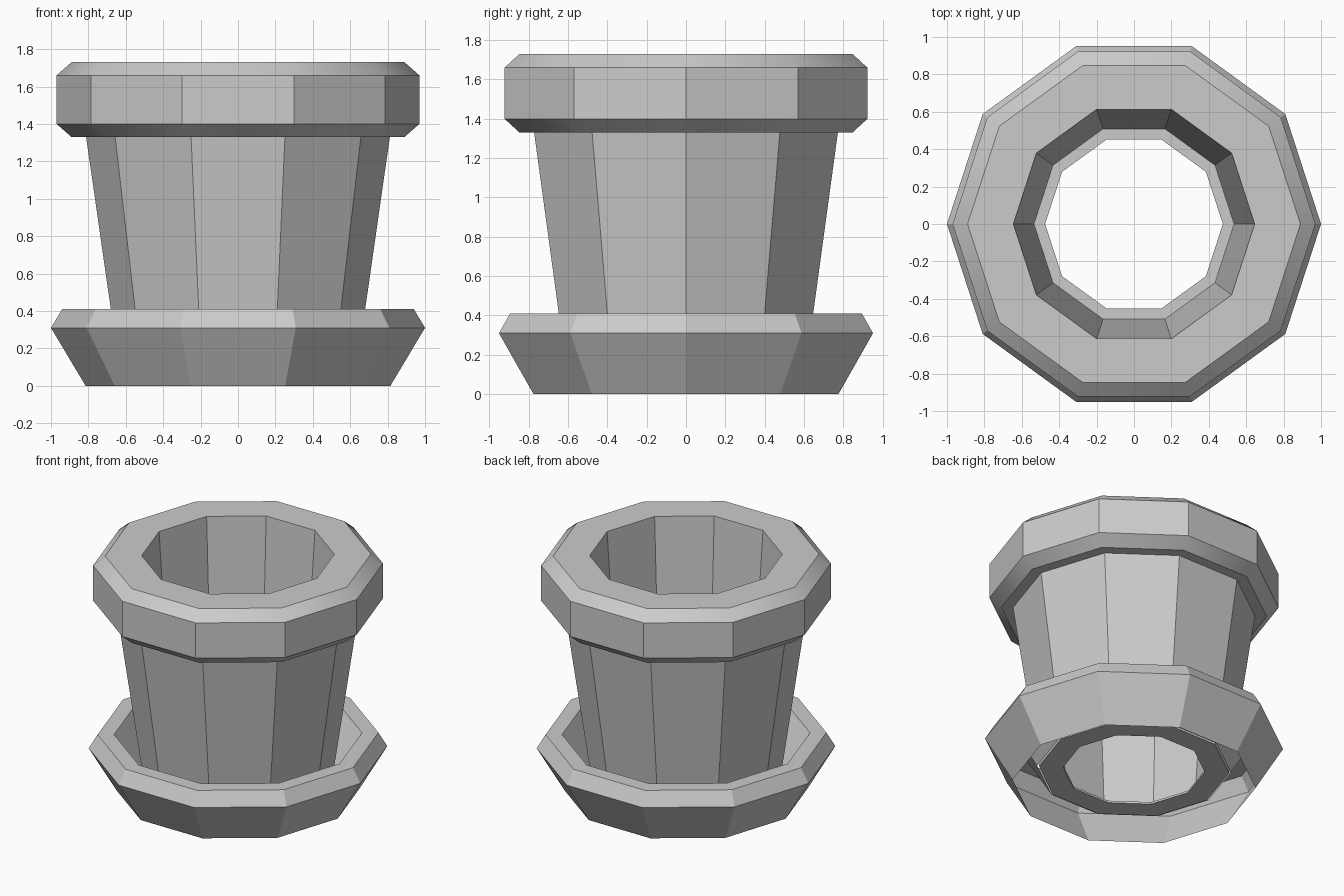
import bpy, bmesh, math

if "Cube" in bpy.data.objects:
    bpy.data.objects.remove(bpy.data.objects["Cube"])

SIDES = 10


def lathe(name, profile, closed):
    """Spin an (r, z) profile into a ten-sided ring."""
    bm = bmesh.new()
    rings = []
    for r, z in profile:
        rings.append([bm.verts.new((r * math.cos(2 * math.pi * i / SIDES),
                                    r * math.sin(2 * math.pi * i / SIDES), z))
                      for i in range(SIDES)])
    pairs = list(zip(rings, rings[1:]))
    if closed:
        pairs.append((rings[-1], rings[0]))
    for a, b in pairs:
        for i in range(SIDES):
            j = (i + 1) % SIDES
            bm.faces.new((a[i], a[j], b[j], b[i]))
    mesh = bpy.data.meshes.new(name)
    bm.to_mesh(mesh)
    bm.free()
    obj = bpy.data.objects.new(name, mesh)
    bpy.context.collection.objects.link(obj)
    # Soft chamfers, hard facets
    bpy.ops.object.select_all(action='DESELECT')
    obj.select_set(True)
    bpy.context.view_layer.objects.active = obj
    bpy.ops.object.shade_smooth_by_angle(angle=math.radians(30))
    return obj


# Pot: drain hole, underside, tapered body, chamfered rim, inner wall, floor
lathe("pot", [(0.475, 0.11), (0.637, 0.11), (0.812, 1.33), (0.89, 1.33),
              (0.97, 1.40), (0.97, 1.66), (0.89, 1.73), (0.645, 1.73),
              (0.535, 0.125), (0.475, 0.125)], closed=True)

# Saucer: flared outer wall, chamfer, flat lip, inner wall; open underneath
lathe("saucer", [(0.815, 0.0), (1.0, 0.31), (0.94, 0.41), (0.83, 0.41),
                 (0.65, 0.115)], closed=False)
